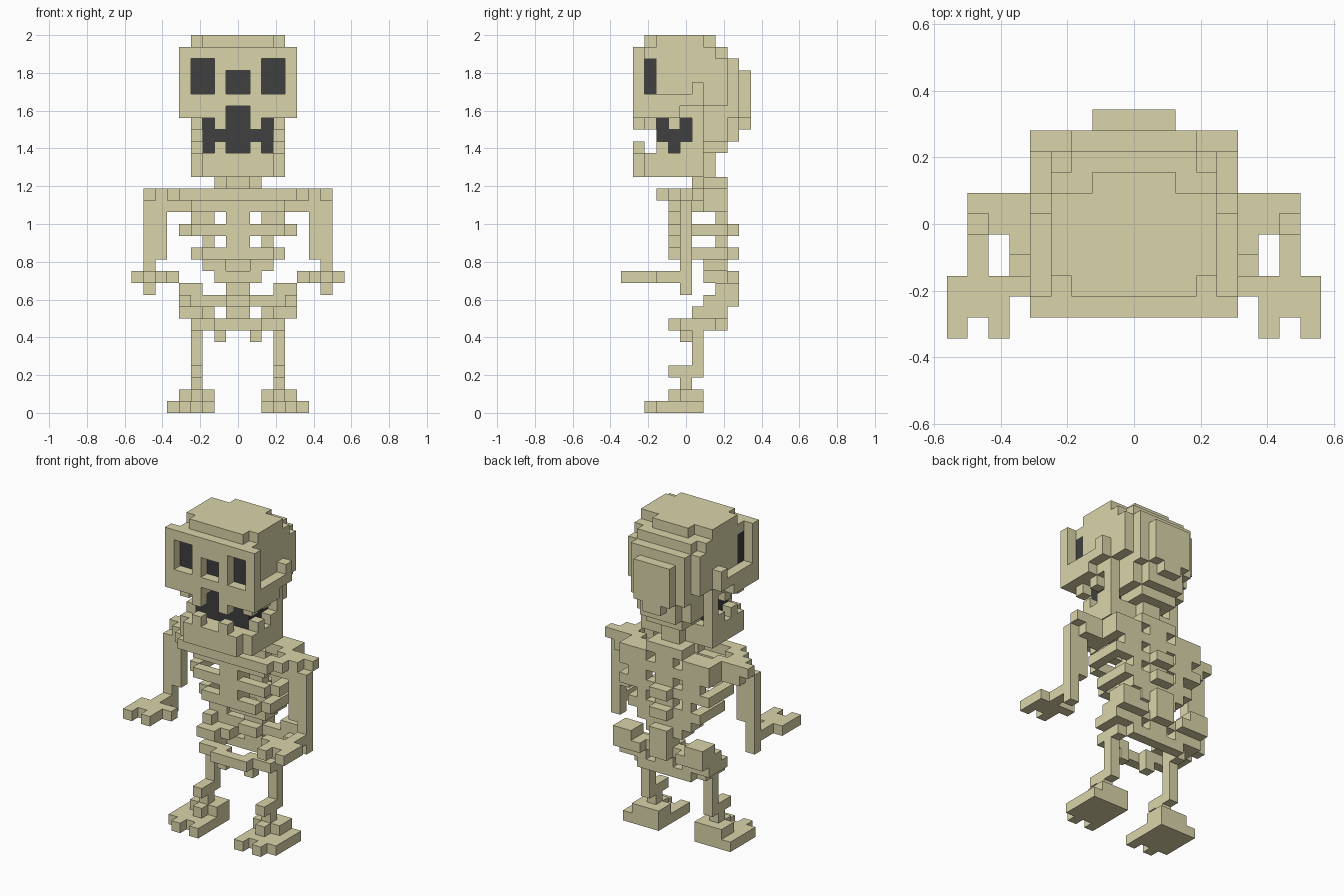
import bpy, bmesh

if "Cube" in bpy.data.objects:
    bpy.data.objects.remove(bpy.data.objects["Cube"], do_unlink=True)

U = 0.0625  # one block


def material(name, rgb):
    m = bpy.data.materials.new(name)
    m.use_nodes = True
    m.diffuse_color = (*rgb, 1)
    b = m.node_tree.nodes["Principled BSDF"]
    b.inputs["Base Color"].default_value = (*rgb, 1)
    b.inputs["Roughness"].default_value = 0.9
    return m


BONE = material("bone", (0.70, 0.66, 0.40))
DARK = material("dark hollow", (0.05, 0.05, 0.052))


def cells(boxes):
    return {(x, y, z) for x0, x1, y0, y1, z0, z1 in boxes
            for x in range(x0, x1) for y in range(y0, y1) for z in range(z0, z1)}


def part(name, boxes, holes=(), mat=BONE, sides=(1, -1)):
    """Merge blocks (x0,x1, y0,y1, z0,z1; y counted from the front) into one shell.
    sides: (1,-1) mirrors into one object, (1,) or (-1,) builds a single side."""
    half = cells(boxes) - cells(holes)
    full = set()
    for s in sides:
        full |= half if s == 1 else {(-x - 1, y, z) for x, y, z in half}
    bm = bmesh.new()
    verts = {}

    def vert(p):
        if p not in verts:
            verts[p] = bm.verts.new((p[0] * U, (p[1] - 5.5) * U, p[2] * U))
        return verts[p]

    for c in full:
        for axis in range(3):
            for d in (0, 1):
                n = list(c)
                n[axis] += 2 * d - 1
                if tuple(n) in full:
                    continue
                a, b = (axis + 1) % 3, (axis + 2) % 3
                loop = []
                for da, db in ((0, 0), (1, 0), (1, 1), (0, 1)):
                    p = list(c)
                    p[axis] += d
                    p[a] += da
                    p[b] += db
                    loop.append(vert(tuple(p)))
                bm.faces.new(loop if d else loop[::-1])
    bmesh.ops.dissolve_limit(bm, angle_limit=0.01, verts=bm.verts[:], edges=bm.edges[:])
    me = bpy.data.meshes.new(name)
    bm.to_mesh(me)
    bm.free()
    me.materials.append(mat)
    ob = bpy.data.objects.new(name, me)
    bpy.context.collection.objects.link(ob)


def pair(name, boxes, holes=()):
    part("left_" + name, boxes, holes, sides=(1,))
    part("right_" + name, boxes, holes, sides=(-1,))


# Hollows of eyes, nose and mouth
EYE = (2, 4, 2, 3, 27, 30)
NOSE = (0, 1, 2, 3, 27, 29)
MOUTH = [(0, 3, 3, 6, 22, 25), (0, 1, 3, 4, 25, 26)]
part("eye_sockets", [EYE], mat=DARK)
part("nose_hollow", [NOSE], mat=DARK)
part("mouth_hollow", MOUTH, mat=DARK)

# Cranium, stepped towards the back, the top and the neck
part("cranium", [
    (0, 4, 3, 7, 31, 32), (0, 3, 2, 3, 31, 32), (0, 2, 7, 8, 31, 32),
    (0, 4, 2, 8, 30, 31), (0, 3, 8, 9, 30, 31),
    (0, 4, 2, 9, 26, 30), (0, 4, 2, 7, 25, 26), (0, 3, 7, 9, 25, 26),
    (0, 3, 9, 10, 25, 30), (0, 2, 9, 10, 23, 25),
    (0, 2, 10, 11, 25, 29), (0, 1, 10, 11, 24, 25),
    (0, 3, 6, 9, 23, 25), (0, 2, 6, 9, 22, 23),
], [EYE, NOSE, (0, 1, 2, 4, 25, 26)])

# Face plate with openings, upper teeth
part("face", [
    (0, 5, 1, 2, 25, 31),
    (1, 2, 1, 2, 24, 25), (3, 4, 2, 3, 24, 25), (3, 4, 4, 5, 24, 25),
], [(2, 4, 1, 2, 27, 30), (0, 1, 1, 2, 27, 29), (0, 1, 1, 2, 25, 26)])

# Cheek arches with a hook at the back
pair("cheek_arch", [(4, 5, 2, 5, 25, 27), (4, 5, 5, 6, 26, 27), (4, 5, 6, 7, 26, 28)])

# Lower jaw with teeth and rear branches
part("jaw", [
    (0, 3, 1, 2, 20, 22), (0, 4, 2, 7, 20, 22), (1, 2, 1, 2, 22, 23),
    (3, 4, 3, 4, 22, 23), (3, 4, 5, 6, 22, 23), (3, 4, 6, 7, 22, 25),
])

# Spine with wider vertebrae
part("spine", [
    (0, 1, 7, 8, 20, 22), (0, 2, 7, 9, 19, 20), (0, 1, 6, 7, 19, 20),
    (0, 1, 8, 9, 7, 19), (0, 2, 7, 9, 17, 18),
    (0, 1, 9, 10, 15, 16), (0, 1, 9, 10, 13, 14), (0, 2, 7, 9, 13, 14),
    (0, 2, 7, 9, 11, 12), (0, 1, 9, 10, 9, 12), (0, 1, 7, 8, 9, 10),
])

# Breastbone and rib rings
part("breastbone", [(0, 1, 4, 5, 13, 19), (0, 1, 5, 6, 13, 18)])
for i, (z, w) in enumerate(((17, 5), (15, 5), (13, 4))):
    part("rib_ring_%d" % (i + 1), [(0, w, 4, 9, z, z + 1)],
         [(0, w - 1, 5, 8, z, z + 1), (w - 1, w, 4, 5, z, z + 1)])
part("floating_ribs", [(1, 3, 7, 9, 12, 13)])

# Collarbones, shoulder blades and shoulders
pair("collarbone", [(0, 5, 3, 4, 18, 19), (5, 6, 4, 6, 18, 19), (4, 5, 4, 5, 18, 19)])
pair("shoulder_blade", [
    (2, 5, 7, 9, 18, 19), (2, 5, 8, 9, 17, 18), (2, 4, 8, 9, 15, 17), (2, 3, 8, 9, 14, 15),
    (4, 6, 6, 7, 18, 19),
])
pair("shoulder", [(6, 8, 5, 7, 18, 19), (5, 7, 5, 7, 17, 18)], [(7, 8, 5, 6, 18, 19)])

# Arms and hands
pair("upper_arm", [(6, 8, 5, 6, 13, 18)])
pair("forearm", [(7, 8, 5, 6, 10, 13), (7, 8, 3, 5, 11, 12)])
pair("hand", [(5, 9, 2, 3, 11, 12), (6, 9, 1, 2, 11, 12),
              (6, 7, 0, 1, 11, 12), (8, 9, 0, 1, 11, 12)])

# Pelvis: rear wings, side struts and curved front bar
part("pelvis", [
    (3, 5, 8, 10, 10, 11), (2, 5, 8, 10, 9, 10), (4, 5, 7, 8, 9, 10),
    (1, 2, 8, 9, 9, 10),
    (4, 5, 6, 9, 8, 9), (2, 4, 7, 9, 8, 9),
    (3, 4, 5, 8, 7, 8), (1, 3, 8, 9, 7, 8),
    (2, 3, 5, 6, 7, 8), (0, 2, 4, 5, 7, 8), (1, 2, 5, 6, 6, 8),
])

# Legs and feet
pair("thigh", [(3, 4, 6, 7, 4, 9)])
pair("shin", [(3, 4, 4, 7, 3, 4), (3, 4, 5, 6, 2, 3)])
pair("foot", [
    (2, 6, 3, 7, 0, 1), (2, 3, 2, 3, 0, 1), (4, 5, 2, 3, 0, 1),
    (2, 5, 5, 7, 1, 2), (3, 4, 4, 5, 1, 2),
])
